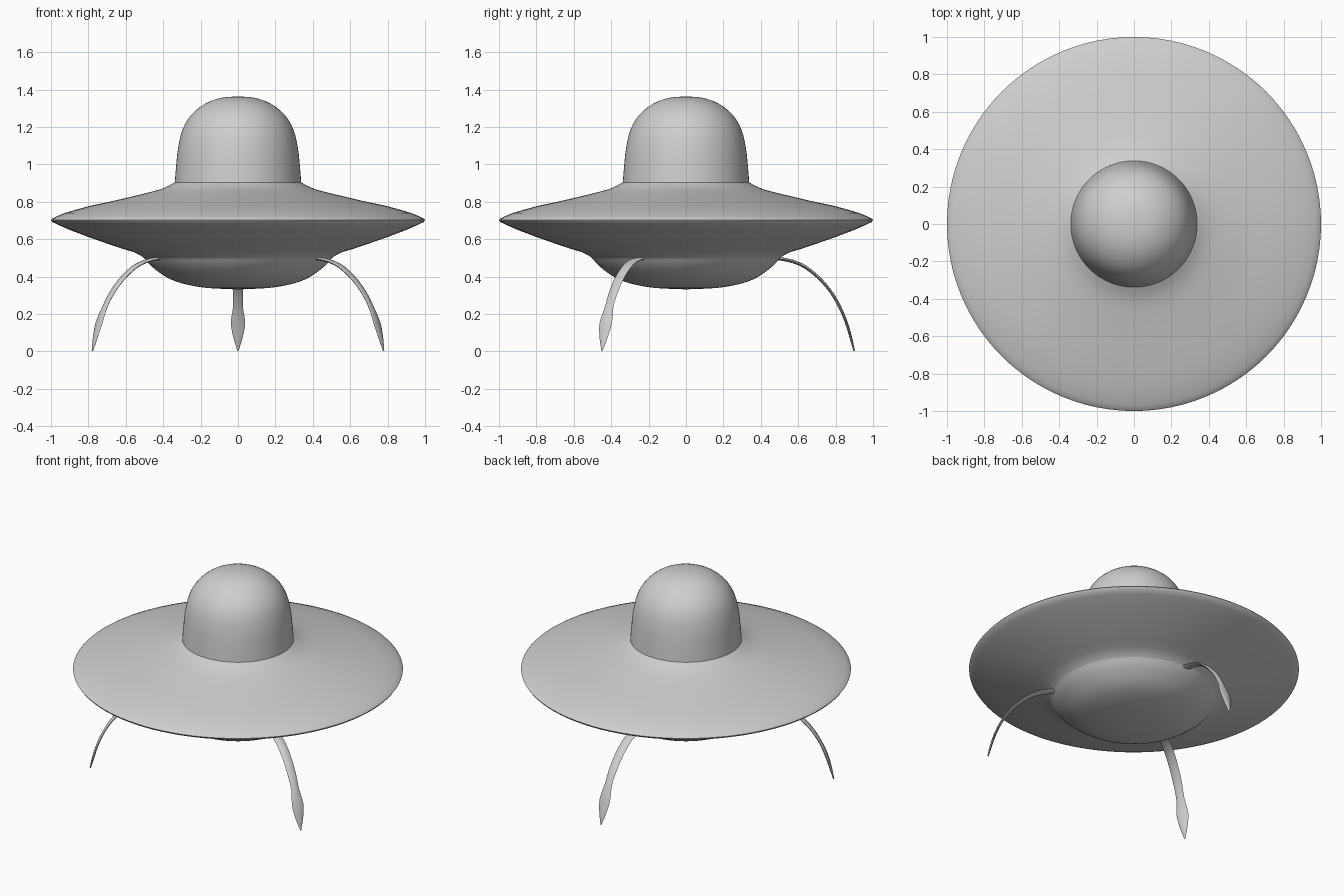
import bpy, bmesh, math
from mathutils import Vector

if "Cube" in bpy.data.objects:
    bpy.data.objects.remove(bpy.data.objects["Cube"])

hull = bpy.data.materials.new("light grey metal")
hull.diffuse_color = (0.62, 0.62, 0.62, 1)
hull.use_nodes = True
hull.node_tree.nodes["Principled BSDF"].inputs["Base Color"].default_value = hull.diffuse_color


def finish(bm, name, angle):
    bmesh.ops.recalc_face_normals(bm, faces=bm.faces[:])
    me = bpy.data.meshes.new(name)
    bm.to_mesh(me)
    bm.free()
    me.materials.append(hull)
    ob = bpy.data.objects.new(name, me)
    bpy.context.collection.objects.link(ob)
    bpy.ops.object.select_all(action='DESELECT')
    ob.select_set(True)
    bpy.context.view_layer.objects.active = ob
    bpy.ops.object.shade_smooth_by_angle(angle=math.radians(angle))
    return ob


def lathe(name, profile, angle=50, n=96):
    bm = bmesh.new()
    vs = [bm.verts.new((r, 0, z)) for r, z in profile]
    es = [bm.edges.new(p) for p in zip(vs, vs[1:])]
    bmesh.ops.spin(bm, geom=vs + es, cent=(0, 0, 0), axis=(0, 0, 1),
                   angle=2 * math.tau / 2, steps=n, use_duplicate=False)
    bmesh.ops.remove_doubles(bm, verts=bm.verts[:], dist=1e-4)
    return finish(bm, name, angle)


def smooth_path(pts, k=4):
    # Catmull-Rom resampling of a list of tuples
    pts = [Vector(p) for p in pts]
    ext = [2 * pts[0] - pts[1]] + pts + [2 * pts[-1] - pts[-2]]
    out = []
    for i in range(len(pts) - 1):
        a, b, c, d = ext[i:i + 4]
        for j in range(k):
            t = j / k
            out.append(0.5 * (2 * b + (c - a) * t + (2 * a - 5 * b + 4 * c - d) * t ** 2
                              + (3 * b - a - 3 * c + d) * t ** 3))
    return out + [pts[-1]]


# Cabin dome
lathe("cabin_dome", smooth_path([
    (0.338, 0.903), (0.330, 1.0), (0.320, 1.09), (0.297, 1.185), (0.25, 1.265),
    (0.175, 1.325), (0.09, 1.356), (0, 1.364)], 3))

# Saucer disc, upper and lower skin meeting at a thin rim
lathe("saucer_disc", [
    (0.338, 0.904), (0.37, 0.886), (0.41, 0.868), (0.47, 0.852), (0.56, 0.830),
    (0.68, 0.802), (0.79, 0.779), (0.87, 0.757), (0.93, 0.739), (0.97, 0.722),
    (0.993, 0.711), (1.0, 0.703), (0.993, 0.692), (0.96, 0.676), (0.90, 0.650),
    (0.80, 0.612), (0.70, 0.577), (0.62, 0.550), (0.56, 0.532), (0.52, 0.513),
    (0.50, 0.497)], 60)

# Belly bowl under the disc
lathe("belly_bowl", smooth_path([
    (0.50, 0.497), (0.475, 0.468), (0.44, 0.437), (0.38, 0.396), (0.30, 0.364),
    (0.17, 0.340), (0, 0.332)], 3))

# Curved blade legs: (radius, height, width, thickness) along the leg
LEG = smooth_path([
    (0.43, 0.492, 0.060, 0.018), (0.50, 0.496, 0.060, 0.018), (0.61, 0.467, 0.060, 0.018),
    (0.70, 0.403, 0.058, 0.017), (0.77, 0.325, 0.056, 0.016), (0.82, 0.242, 0.052, 0.016),
    (0.857, 0.155, 0.076, 0.015), (0.881, 0.075, 0.050, 0.014), (0.899, 0.003, 0.006, 0.008)], 3)


def leg(name, ang):
    out = Vector((math.cos(ang), math.sin(ang), 0))
    side = Vector((-out.y, out.x, 0))
    bm = bmesh.new()
    rings = []
    for i, p in enumerate(LEG):
        d = LEG[min(i + 1, len(LEG) - 1)] - LEG[max(i - 1, 0)]
        nrm = (out * -d[1] + Vector((0, 0, d[0]))).normalized()
        c = out * p[0] + Vector((0, 0, p[1]))
        rings.append([bm.verts.new(c + side * (p[2] / 2 * math.cos(a)) + nrm * (p[3] / 2 * math.sin(a)))
                      for a in (math.tau * k / 8 for k in range(8))])
    for a, b in zip(rings, rings[1:]):
        for k in range(8):
            bm.faces.new((a[k], a[(k + 1) % 8], b[(k + 1) % 8], b[k]))
    bm.faces.new(rings[0])
    bm.faces.new(rings[-1])
    finish(bm, name, 60)


for name, deg in (("back_leg", 90), ("front_left_leg", 210), ("front_right_leg", 330)):
    leg(name, math.radians(deg))
